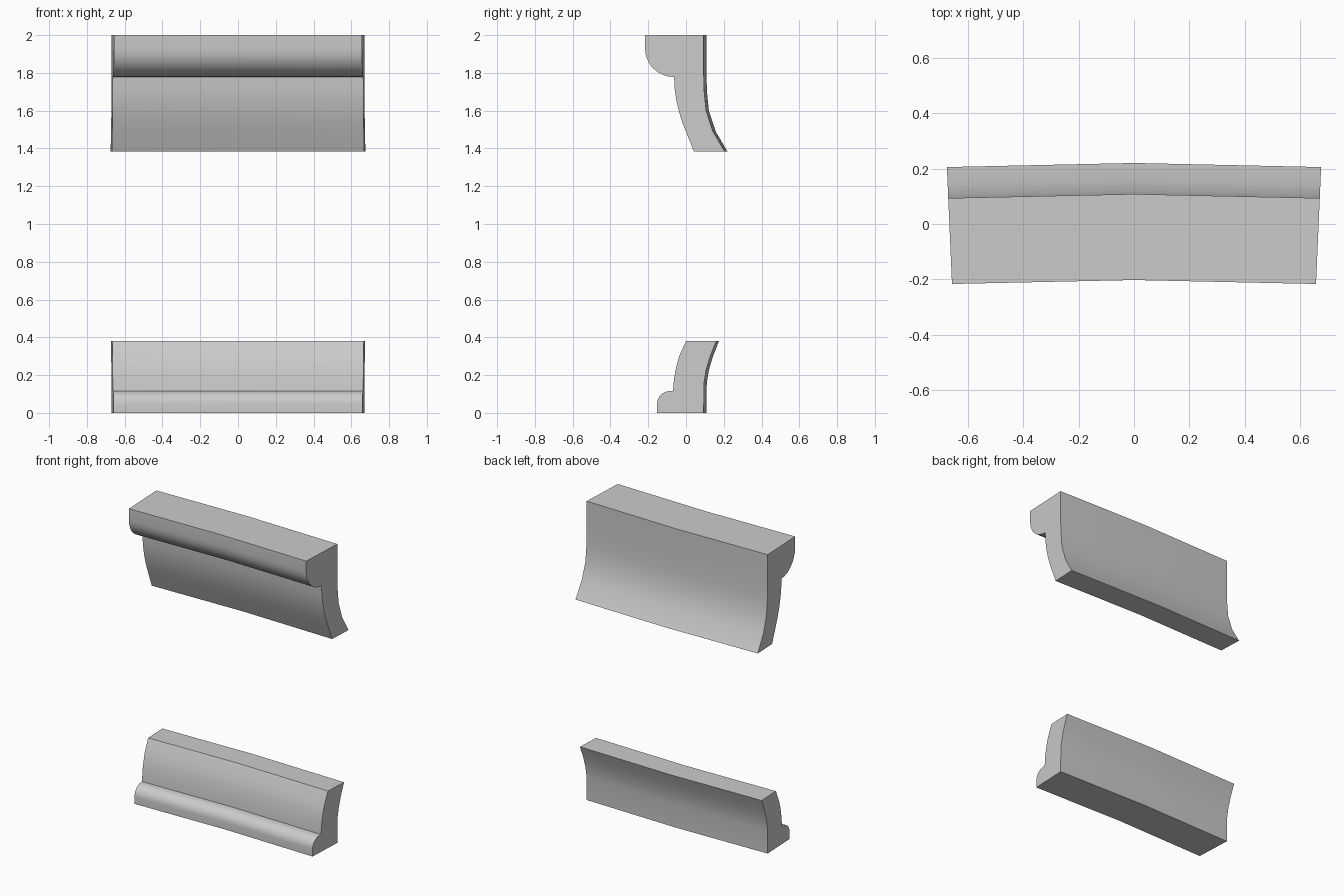
import bpy, bmesh
from math import sin, cos, radians

if "Cube" in bpy.data.objects:
    bpy.data.objects.remove(bpy.data.objects["Cube"])

CY = -15.25                                  # centre of the large bend, far in front
ANGLES = [radians(a) for a in (-2.5, 0, 2.5)]


def quarter(cy, cz, ry, rz, a0, a1, n=7):
    """Points of an elliptical arc in the y-z profile plane."""
    return [(cy + ry * cos(radians(a0 + (a1 - a0) * i / n)),
             cz + rz * sin(radians(a0 + (a1 - a0) * i / n))) for i in range(n + 1)]


def moulding(name, profile):
    """Sweep a y-z profile round the bend and cap both ends."""
    bm = bmesh.new()
    rings = [[bm.verts.new(((y - CY) * sin(a), CY + (y - CY) * cos(a), z))
              for y, z in profile] for a in ANGLES]
    n = len(profile)
    for r0, r1 in zip(rings, rings[1:]):
        for i in range(n):
            j = (i + 1) % n
            bm.faces.new((r0[i], r0[j], r1[j], r1[i]))
    bm.faces.new(rings[0])
    bm.faces.new(rings[-1])
    bmesh.ops.recalc_face_normals(bm, faces=bm.faces)
    me = bpy.data.meshes.new(name)
    bm.to_mesh(me)
    bm.free()
    ob = bpy.data.objects.new(name, me)
    bpy.context.collection.objects.link(ob)
    bpy.ops.object.select_all(action='DESELECT')
    ob.select_set(True)
    bpy.context.view_layer.objects.active = ob
    bpy.ops.object.shade_smooth_by_angle(angle=radians(30))
    return ob


# Upper moulding: rounded nose, hollow front, flared back
moulding("upper_cornice",
         [(0.108, 2.0), (-0.202, 2.0)]
         + quarter(-0.049, 1.926, 0.153, 0.148, 180, 270)
         + [(-0.045, 1.71), (-0.036, 1.65), (-0.022, 1.592), (-0.004, 1.535),
            (0.02, 1.475), (0.057, 1.383),
            (0.22, 1.383), (0.157, 1.49), (0.121, 1.6), (0.111, 1.7), (0.108, 1.8)])

# Lower moulding: small bead at the foot, flared upper part
moulding("lower_skirting",
         [(0.108, 0.0), (-0.139, 0.0)]
         + quarter(-0.069, 0.046, 0.07, 0.07, 180, 90)
         + [(-0.054, 0.116), (-0.049, 0.18), (-0.038, 0.24), (-0.022, 0.3),
            (0.015, 0.381),
            (0.175, 0.381), (0.143, 0.3), (0.122, 0.23), (0.11, 0.16)])
